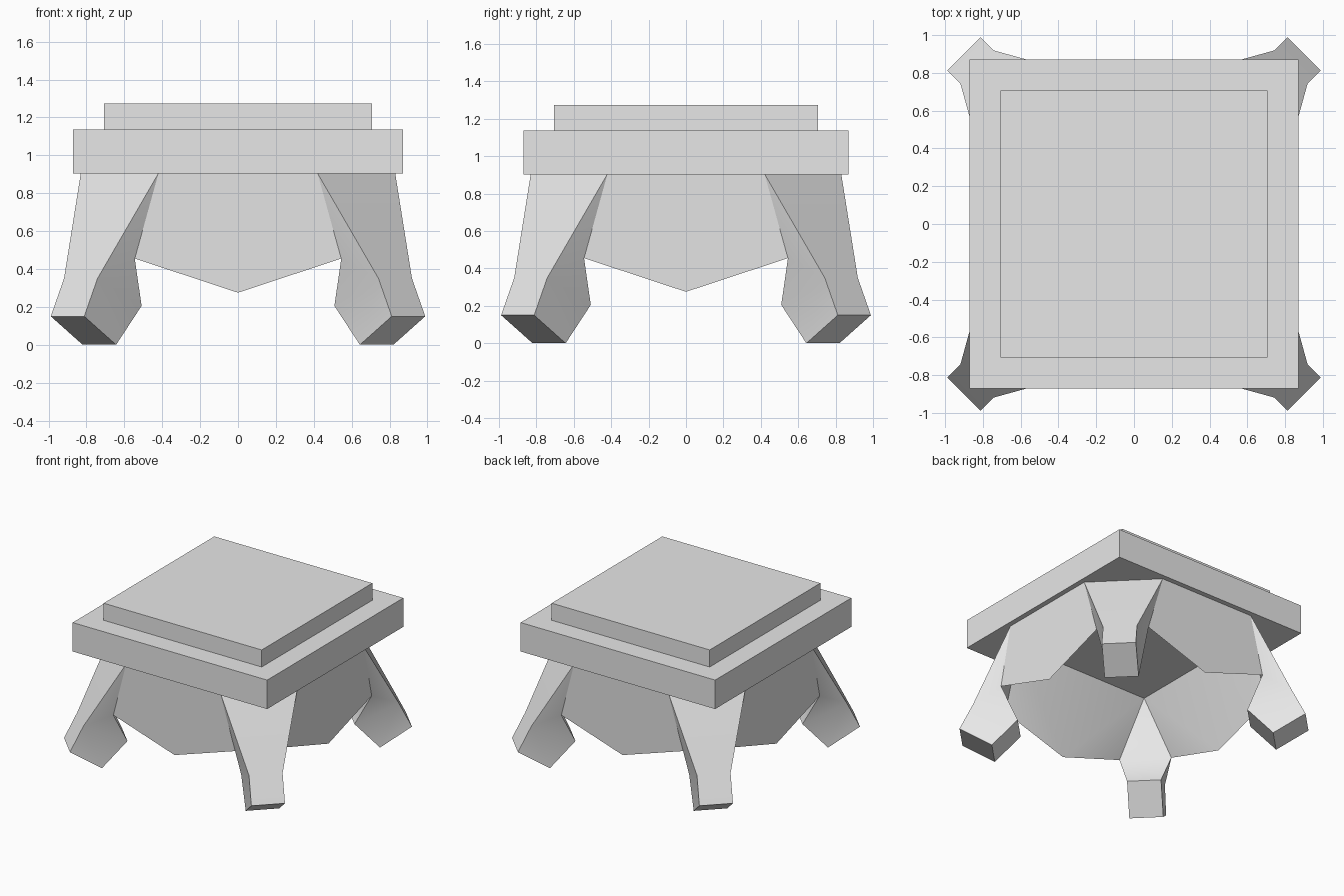
import bpy
import bmesh
import math
from mathutils import Matrix, Vector

cube = bpy.data.objects.get("Cube")
if cube:
    bpy.data.objects.remove(cube, do_unlink=True)

grey = bpy.data.materials.new("plain_grey")
grey.use_nodes = True
grey.diffuse_color = (0.8, 0.8, 0.8, 1)
grey.node_tree.nodes["Principled BSDF"].inputs["Base Color"].default_value = (0.8, 0.8, 0.8, 1)

UNDER = 0.905            # height of the underside of the slab
TOP = (0.42, 0.83)       # where apron meets leg under the slab
KNEE = (0.545, 0.815, 0.455)
POCKET = 0.6             # inner corner under the slab


def finish(name, bm, turn=0, smooth=60):
    """Turn the part about the centre, fix normals and shade it."""
    bm.transform(Matrix.Rotation(math.radians(turn), 4, 'Z'))
    bmesh.ops.recalc_face_normals(bm, faces=bm.faces[:])
    mesh = bpy.data.meshes.new(name)
    bm.to_mesh(mesh)
    bm.free()
    mesh.materials.append(grey)
    obj = bpy.data.objects.new(name, mesh)
    bpy.context.collection.objects.link(obj)
    if smooth:
        bpy.ops.object.select_all(action='DESELECT')
        obj.select_set(True)
        bpy.context.view_layer.objects.active = obj
        bpy.ops.object.shade_smooth_by_angle(angle=math.radians(smooth))
    return obj


def slab(name, half, low, high):
    bm = bmesh.new()
    size = Matrix.Diagonal((2 * half, 2 * half, high - low, 1))
    bmesh.ops.create_cube(bm, size=1, matrix=Matrix.Translation((0, 0, (low + high) / 2)) @ size)
    finish(name, bm, smooth=0)


def diagonal(r, w, z):
    """Point at distance r along the corner diagonal, w to one side."""
    return Vector(((r - w) / math.sqrt(2), (r + w) / math.sqrt(2), z))


def leg(name, turn):
    # Outline: top, ankle, toe, sole, heel, knee
    half = [Vector((*TOP, UNDER)), diagonal(1.174, 0.125, 0.35),
            diagonal(1.273, 0.125, 0.15), diagonal(1.035, 0.125, 0),
            diagonal(0.845, 0.125, 0.205), Vector(KNEE)]
    bm = bmesh.new()
    a = [bm.verts.new(p) for p in half]
    b = [bm.verts.new((p.y, p.x, p.z)) for p in half]
    pocket = bm.verts.new((POCKET, POCKET, UNDER))
    for i in range(5):
        bm.faces.new((a[i], a[i + 1], b[i + 1], b[i]))
    bm.faces.new((a[5], pocket, b[5]))
    bm.faces.new((a[0], b[0], pocket))
    for s in (a, b):
        bm.faces.new((s[0], s[5], s[1]))
        bm.faces.new((s[1], s[5], s[4]))
        bm.faces.new(s[1:5])
        bm.faces.new((s[0], pocket, s[5]))
    finish(name, bm, turn)


def apron(name, turn):
    bm = bmesh.new()
    tip = bm.verts.new((0, -0.81, 0.275))
    sides = []
    for s in (-1, 1):
        sides.append([bm.verts.new((s * TOP[0], -TOP[1], UNDER)),
                      bm.verts.new((s * KNEE[0], -KNEE[1], KNEE[2])),
                      bm.verts.new((s * POCKET, -POCKET, UNDER))])
    (t1, k1, p1), (t2, k2, p2) = sides
    bm.faces.new((t1, k1, tip, k2, t2))
    bm.faces.new((t1, t2, p2, p1))
    bm.faces.new((tip, p1, p2))
    for t, k, p in sides:
        bm.faces.new((tip, k, p))
        bm.faces.new((t, k, p))
    finish(name, bm, turn, 30)


# Stepped top
slab("seat_slab", 0.87, 0.903, 1.137)
slab("raised_top", 0.707, 1.137, 1.275)

# Legs at the corners, pointed aprons between them
for i, corner in enumerate(("back_left", "back_right", "front_right", "front_left")):
    leg(corner + "_leg", 90 * i)
for i, side in enumerate(("front", "left", "back", "right")):
    apron(side + "_apron", 90 * i)
